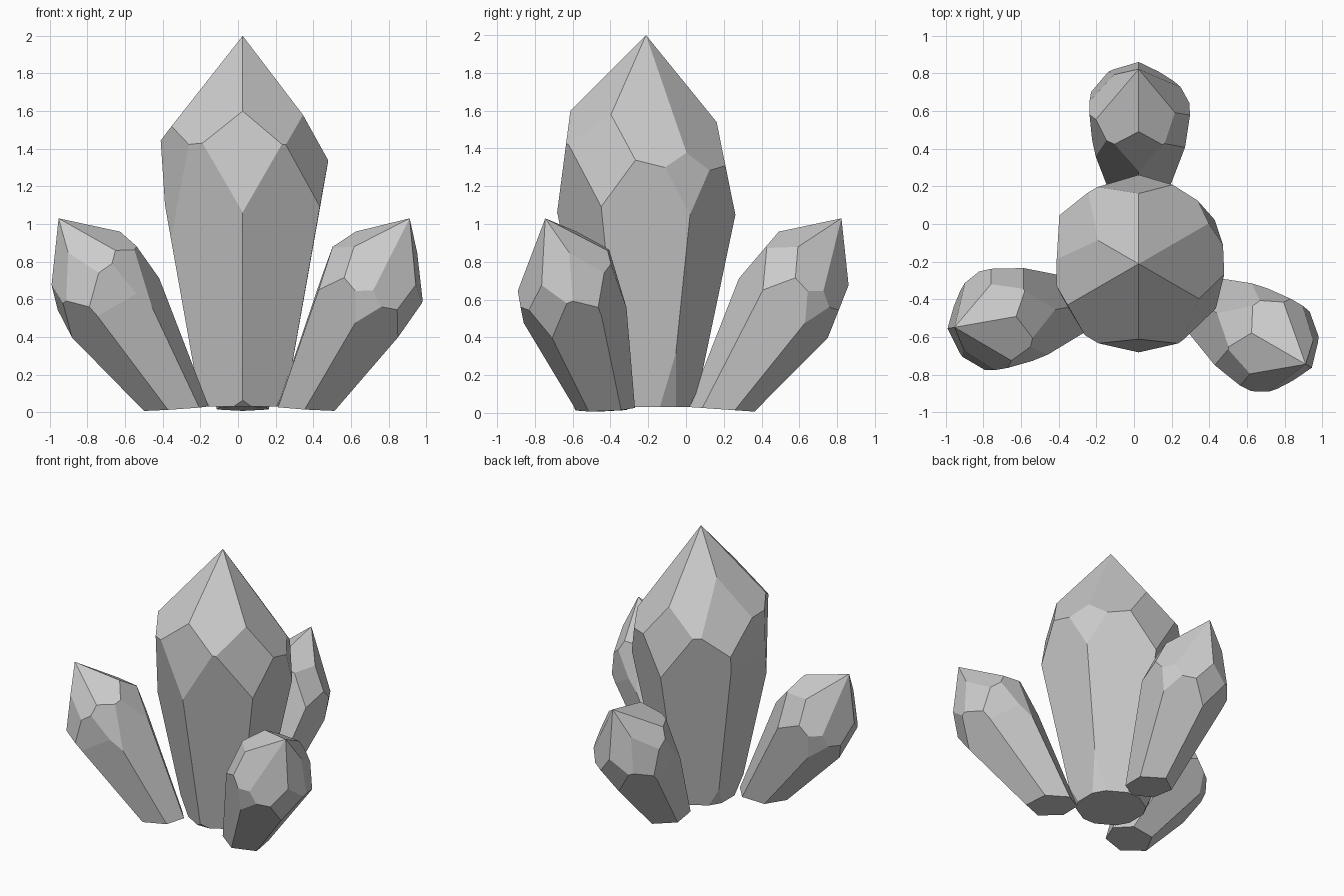
import bpy, bmesh
from math import radians, cos, sin
from mathutils import Vector, Matrix

if "Cube" in bpy.data.objects:
    bpy.data.objects.remove(bpy.data.objects["Cube"])

CENTRE = Vector((0.025, -0.212, 0))
# Six corners, anticlockwise from the front:
# shoulder (r, z), chamfer top (r, z), chamfer bottom (r, z), foot chamfer height
CORNERS = [
    ((.550, 1.450), (.400, 1.60), (.460, 1.14), .06),
    ((.535, 1.392), (.370, 1.58), (.470, 1.11), .15),
    ((.510, 1.260), (.430, 1.37), (.460, 1.11), .27),
    ((.535, 1.342), (.374, 1.54), (.455, 1.14), .12),
    ((.535, 1.400), (.270, 1.68), (.475, 1.27), .15),
    ((.540, 1.406), (.437, 1.50), (.440, 0.95), .15),
]


def radial(i, r, z):
    a = radians(-90 + 60 * i)
    return Vector((r * cos(a), r * sin(a), z))


def slice_off(bm, co, no):
    """Remove everything on the normal side of a plane and cap the cut."""
    geom = bm.verts[:] + bm.edges[:] + bm.faces[:]
    bmesh.ops.bisect_plane(bm, geom=geom, dist=1e-5, plane_co=co,
                           plane_no=no, clear_outer=True)
    edges = [e for e in bm.edges if e.is_boundary]
    if edges:
        bmesh.ops.holes_fill(bm, edges=edges, sides=0)


def slice_corner(bm, i, top, bottom):
    dr, dz = bottom[0] - top[0], bottom[1] - top[1]
    slice_off(bm, radial(i, *top), radial(i, -dz, dr).normalized())


def crystal(name, matrix, floor_co, floor_no, foot=False):
    bm = bmesh.new()
    # tapered hexagonal body with a pointed top
    bm.verts.new((0, 0, 2))
    for i, (shoulder, *_) in enumerate(CORNERS):
        bm.verts.new(radial(i, *shoulder))
        bm.verts.new(radial(i, .19, -.3))
    bmesh.ops.convex_hull(bm, input=bm.verts[:])
    # chamfer facets at the shoulder, and at the foot of the big crystal
    for i, (_, top, bottom, h) in enumerate(CORNERS):
        slice_corner(bm, i, top, bottom)
        if foot:
            slice_corner(bm, i, (.25 + .195 * h, h), (.23, .03))
    # extra steep facet on the left side
    slice_corner(bm, 4.5, (.437, 1.46), (.430, 1.355))
    bm.transform(matrix)
    slice_off(bm, floor_co, floor_no)
    bmesh.ops.dissolve_limit(bm, angle_limit=radians(1.5),
                             verts=bm.verts[:], edges=bm.edges[:])
    bmesh.ops.recalc_face_normals(bm, faces=bm.faces[:])
    mesh = bpy.data.meshes.new(name)
    bm.to_mesh(mesh)
    bm.free()
    obj = bpy.data.objects.new(name, mesh)
    bpy.context.collection.objects.link(obj)


# large upright crystal
crystal("main_crystal", Matrix.Translation(CENTRE),
        Vector((0, 0, .03)), Vector((0, 0, -1)), foot=True)

# three leaning copies around it: bearing of the tip, heading of the lean
for name, turn, lean in (("back_crystal", 0, 0), ("left_crystal", 109, 100),
                         ("right_crystal", 239, 240)):
    spin = Matrix.Rotation(radians(turn), 4, 'Z')
    place = (Matrix.Translation(CENTRE) @ spin
             @ Matrix.Translation((0, 1.035, 1.03))
             @ Matrix.Rotation(radians(lean - turn), 4, 'Z')
             @ Matrix.Rotation(radians(-33), 4, 'X')
             @ Matrix.Scale(.6, 4) @ Matrix.Translation((0, 0, -2)))
    floor_co = CENTRE + spin @ Vector((0, .6, .005))
    crystal(name, place, floor_co, spin.to_3x3() @ Vector((0, -.07, -1)).normalized())
